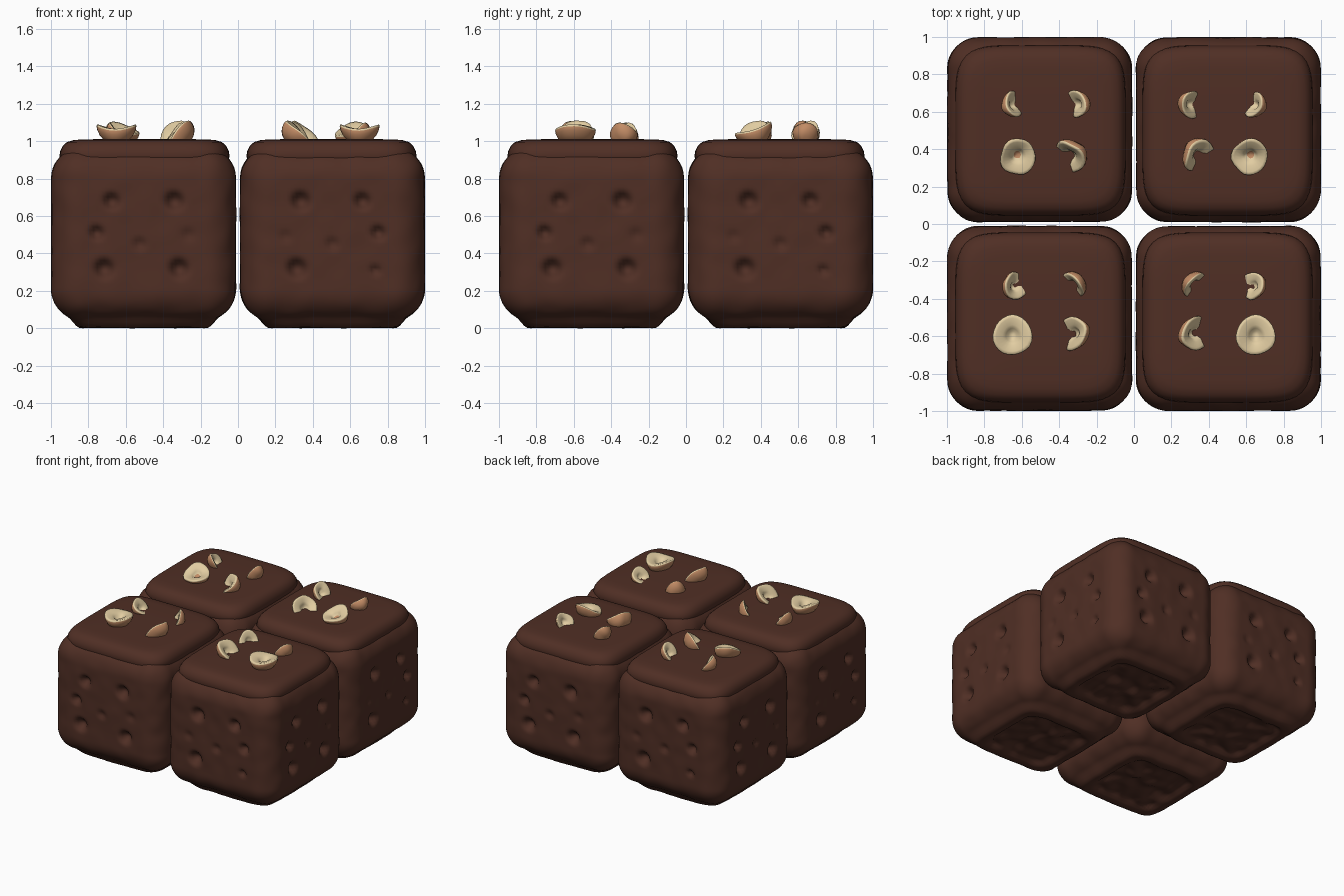
import bpy, bmesh, math
from mathutils import Vector, noise

if "Cube" in bpy.data.objects:
    bpy.data.objects.remove(bpy.data.objects["Cube"])


def material(name, col):
    m = bpy.data.materials.new(name)
    m.diffuse_color = (*col, 1)
    m.use_nodes = True
    m.node_tree.nodes["Principled BSDF"].inputs["Base Color"].default_value = m.diffuse_color
    return m


CHOC = material("dark chocolate", (0.080, 0.028, 0.018))
SKIN = material("nut skin", (0.54, 0.26, 0.13))
CREAM = material("nut cream", (0.76, 0.61, 0.36))


def finish(bm, name, mats):
    bmesh.ops.recalc_face_normals(bm, faces=bm.faces)
    for f in bm.faces:
        f.smooth = True
    me = bpy.data.meshes.new(name)
    bm.to_mesh(me)
    bm.free()
    for m in mats:
        me.materials.append(m)
    return me


def place(me, name, loc=(0, 0, 0), rot=0):
    ob = bpy.data.objects.new(name, me)
    ob.location = loc
    ob.rotation_euler.z = rot
    bpy.context.collection.objects.link(ob)
    return ob


def step(a, b, x):
    t = max(0, min(1, (x - a) / (b - a)))
    return t * t * (3 - 2 * t)


# crumb holes on a side: across, height, radius, depth
HOLES_A = [(-.17, .68, .036, .05), (.165, .68, .042, .055), (-.25, .51, .032, .045),
           (.24, .50, .03, .012), (-.02, .45, .03, .02), (-.21, .32, .042, .055), (.19, .32, .042, .055)]
HOLES_B = [(-.17, .68, .042, .055), (.16, .68, .036, .05), (.245, .51, .032, .045),
           (-.25, .49, .03, .012), (0, .45, .03, .02), (-.19, .32, .044, .055), (.23, .31, .022, .03)]


# brownie body: rounded box with holes in the sides and a raised foot below
def make_body():
    H, R, Z0, Z1 = .495, .17, .04, .97
    mid, hz = (Z0 + Z1) / 2, (Z1 - Z0) / 2
    bm = bmesh.new()
    bmesh.ops.create_cube(bm, size=2)
    bmesh.ops.subdivide_edges(bm, edges=bm.edges[:], cuts=51, use_grid_fill=True)
    for v in bm.verts:
        c = v.co.copy()
        p = Vector((c.x * H, c.y * H, c.z * hz))
        q = Vector([max(-(h - R), min(h - R, k)) for k, h in zip(p, (H, H, hz))])
        d = p - q
        n = d.normalized()
        p = q + n * R
        p.z += mid
        # gentle waviness
        p += n * (.005 * noise.noise(p * 9) - .003)
        if abs(c.z) < .98:
            if abs(c.y) > .999:
                s = -c.y
                u, holes, ax = p.x * s, HOLES_B if s > 0 else HOLES_A, Vector((0, c.y, 0))
            else:
                s = c.x
                u, holes, ax = p.y * s, HOLES_A if s > 0 else HOLES_B, Vector((c.x, 0, 0))
            if max(abs(c.x), abs(c.y)) > .999:
                for hu, hv, r, dep in holes:
                    k = math.hypot(u - hu, p.z - hv) / r
                    if k < 2:
                        p -= ax * dep * math.exp(-k ** 3)
        if c.z < -.999:
            m = (abs(p.x) ** 6 + abs(p.y) ** 6) ** (1 / 6)
            p.z -= .04 * step(.41, .34, m)
            p.z += step(.30, .25, m) * (.03 + .03 * noise.noise(Vector((p.x * 9, p.y * 9, 3))))
            p.z = max(p.z, 0)
        v.co = p
    return finish(bm, "brownie_body", [CHOC])


def loft(bm, rings):
    """Skin a list of closed point rings and close both ends."""
    rows = [[bm.verts.new(p) for p in r] for r in rings]
    bands = []
    n = len(rows[0])
    for a, b in zip(rows, rows[1:]):
        bands.append([bm.faces.new((a[i], a[(i + 1) % n], b[(i + 1) % n], b[i])) for i in range(n)])
    bands.insert(0, [bm.faces.new(rows[0][::-1])])
    bands.append([bm.faces.new(rows[-1])])
    return bands


# top crust: soft square lid
def make_crust():
    prof = [(.38, .865), (.43, .875), (.448, .895), (.455, .92), (.45, .95), (.437, .975),
            (.415, .995), (.38, 1.006), (.33, 1.01), (.15, 1.012)]
    rings = []
    for h, z in prof:
        ring = []
        for i in range(96):
            a = 2 * math.pi * i / 96
            c, s = math.cos(a), math.sin(a)
            k = h / (abs(c) ** 5.5 + abs(s) ** 5.5) ** (1 / 5.5)
            ring.append((k * c, k * s, z))
        rings.append(ring)
    bm = bmesh.new()
    loft(bm, rings)
    return finish(bm, "top_crust", [CHOC])


# chopped nut half: skin dome with a dished cream face
def make_nut(x, y, facing, r, top, seed, spot):
    prof = [(math.sin(t), -math.cos(t) * .95) for t in (.12, .4, .7, 1.0, 1.3, 1.5)]
    nd = len(prof)
    prof += [(.97, .03), (.82, 0), (.5, -.06), (.33, -.2), (.2, -.38), (.06, -.42)]
    q = Vector(facing).to_track_quat('Z', 'Y')
    rings = []
    for pr, pz in prof:
        ring = []
        for i in range(24):
            a = 2 * math.pi * i / 24
            w = 1 + .16 * noise.noise(Vector((math.cos(a), math.sin(a), seed * 3.7)))
            p = Vector((pr * w * math.cos(a), pr * w * 1.08 * math.sin(a),
                        pz + .12 * pr * math.sin(2 * a + seed)))
            ring.append(q @ (p * r))
        rings.append(ring)
    dz = top - max(p.z for ring in rings for p in ring)
    for ring in rings:
        for p in ring:
            p += Vector((x, y, dz))
    bm = bmesh.new()
    for k, band in enumerate(loft(bm, rings)):
        for f in band:
            f.material_index = 1 if k >= nd else 0
            if spot and k > nd + 4:
                f.material_index = 0
    return finish(bm, "nut", [SKIN, CREAM])


# four brownies, each turned a quarter
body, crust = make_body(), make_crust()
for i, (sx, sy) in enumerate([(1, -1), (1, 1), (-1, 1), (-1, -1)]):
    loc = (sx * .505, sy * .505, 0)
    place(body, f"brownie_body_{i + 1}", loc, i * math.pi / 2)
    place(crust, f"top_crust_{i + 1}", (sx * .5, sy * .5, 0), i * math.pi / 2)

# nut pieces, mirrored left and right: x, y, facing, radius, top, centre spot
NUTS = [(.31, .64, (.75, -.1, .5), .075, 1.11, False),
        (.64, .64, (-.8, .3, .5), .07, 1.10, False),
        (.35, .36, (.55, -.45, .6), .095, 1.11, False),
        (.62, .36, (-.1, -.3, .9), .095, 1.105, True),
        (.33, -.33, (.6, -.5, .5), .075, 1.10, False),
        (.63, -.33, (-.6, .1, .65), .075, 1.10, False),
        (.33, -.585, (.65, 0, .6), .09, 1.11, False),
        (.65, -.595, (0, 0, 1), .103, 1.09, False)]
for side, s in (("right", 1), ("left", -1)):
    for i, (x, y, f, r, top, spot) in enumerate(NUTS):
        me = make_nut(s * x, y, (s * f[0], f[1], f[2]), r, top, i + 1, spot)
        place(me, f"nut_{side}_{i + 1}")
